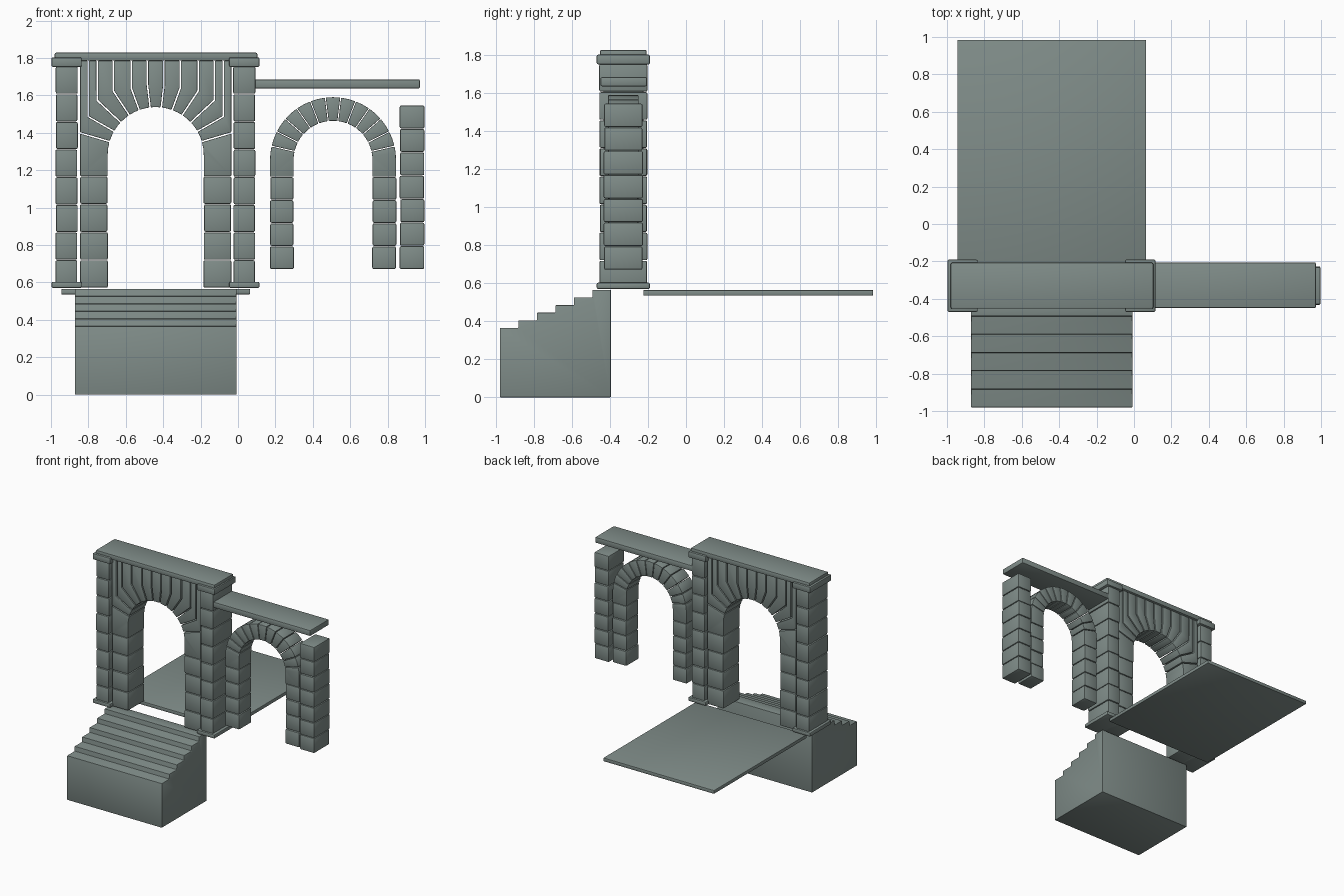
import bpy, bmesh, math, random

if "Cube" in bpy.data.objects:
    bpy.data.objects.remove(bpy.data.objects["Cube"])

random.seed(4)
R = math.radians
YC = -0.33          # depth centre of the whole wall

# Dark grey-green stone
stone = bpy.data.materials.new("stone")
stone.diffuse_color = (0.215, 0.265, 0.25, 1)
stone.use_nodes = True
stone.node_tree.nodes["Principled BSDF"].inputs["Base Color"].default_value = stone.diffuse_color


def finish(name, bm, bevel):
    """Round the hard edges, then turn the bmesh into an object."""
    bmesh.ops.recalc_face_normals(bm, faces=bm.faces)
    if bevel:
        hard = [e for e in bm.edges if e.calc_face_angle(0) > R(30)]
        bmesh.ops.bevel(bm, geom=hard, offset=bevel, segments=2,
                        profile=0.5, affect='EDGES', clamp_overlap=True)
    me = bpy.data.meshes.new(name)
    bm.to_mesh(me)
    bm.free()
    me.materials.append(stone)
    ob = bpy.data.objects.new(name, me)
    bpy.context.collection.objects.link(ob)
    return ob


def box(name, x0, x1, y0, y1, z0, z1, bevel=0.008):
    bm = bmesh.new()
    bmesh.ops.create_cube(bm, size=1)
    for v in bm.verts:
        v.co = ((x0 + x1) / 2 + v.co.x * (x1 - x0),
                (y0 + y1) / 2 + v.co.y * (y1 - y0),
                (z0 + z1) / 2 + v.co.z * (z1 - z0))
    return finish(name, bm, bevel)


def slab(name, pts, half_depth, bevel=0.003):
    """Extrude an x/z outline along y, centred on the wall."""
    bm = bmesh.new()
    f = bm.faces.new([bm.verts.new((x, YC - half_depth, z)) for x, z in pts])
    g = bmesh.ops.extrude_face_region(bm, geom=[f])
    for v in g['geom']:
        if isinstance(v, bmesh.types.BMVert):
            v.co.y += 2 * half_depth
    return finish(name, bm, bevel)


def stack(name, x0, x1, half_depth, z0, z1, n, gap=0.003):
    """Column of slightly uneven stone blocks."""
    h = (z1 - z0) / n
    for i in range(n):
        j = [random.uniform(-0.002, 0.002) for _ in range(3)]
        box(f"{name}_block_{i + 1}", x0 + j[0], x1 + j[1],
            YC - half_depth + j[2], YC + half_depth - j[2],
            z0 + i * h + gap / 2, z0 + (i + 1) * h - gap / 2)


def polar(r, a, shift=0.0):
    """Point at radius r and angle a, pushed sideways by shift."""
    return (r * math.cos(a) - shift * math.sin(a),
            r * math.sin(a) + shift * math.cos(a))


def place(pts, cx, cz, s=1):
    return [(cx + s * x, cz + z) for x, z in pts]


# Staircase: one solid stepped profile
steps = [(-0.98, 0.0)]
for i in range(6):
    y0 = -0.98 + i * 0.0975
    z = 0.365 + i * 0.04
    steps += [(y0, z), (y0 + 0.0975, z)]
steps.append((-0.395, 0.0))
bm = bmesh.new()
face = bm.faces.new([bm.verts.new((-0.872, y, z)) for y, z in steps])
ext = bmesh.ops.extrude_face_region(bm, geom=[face])
for v in ext['geom']:
    if isinstance(v, bmesh.types.BMVert):
        v.co.x = -0.008
finish("staircase", bm, 0.004)

# Landing behind the gate
box("landing", -0.945, 0.065, -0.225, 0.985, 0.535, 0.565, 0.006)

# Gate pillars with base and capital plates
for side, x0, x1 in (("left", -0.975, -0.858), ("right", -0.025, 0.092)):
    stack(f"{side}_pillar", x0, x1, 0.125, 0.572, 1.755, 8)
    m = (x0 + x1) / 2
    box(f"{side}_pillar_base", m - 0.081, m + 0.081, -0.47, -0.19, 0.57, 0.603)
    box(f"{side}_pillar_capital", m - 0.081, m + 0.081, -0.47, -0.19, 1.752, 1.803)

# Coping stones
box("gate_coping", -0.98, 0.103, -0.453, -0.207, 1.785, 1.828)
box("side_coping", 0.08, 0.973, -0.45, -0.205, 1.637, 1.685)

# Gate arch: hooked stones, radial inside and vertical outside
CX, CZ, RI, XO, TOP, G = -0.44, 1.28, 0.257, 0.404, 0.505, 0.004
start = R(16.4)
step = (math.pi - 2 * start) / 11
turn_x = [0.361, 0.313, 0.227, 0.131, 0.044]
GD = 0.105


def joint(i, shift):
    """Joint line i from the inner arc to the top, moved aside by shift."""
    a = start + i * step
    if i == 0:
        return [polar(RI, a, shift), (XO, XO * math.tan(a) + shift), (XO, TOP)]
    x = turn_x[i - 1]
    return [polar(RI, a, shift), (x - shift, x * math.tan(a) + shift * 0.5), (x - shift, TOP)]


for side, s in (("right", 1), ("left", -1)):
    x0, x1 = sorted((CX + s * RI, CX + s * XO))
    stack(f"gate_{side}_jamb", x0, x1, GD, 0.57, 1.168, 4)
    springer = [(RI, -0.111), (XO, -0.111), (XO, XO * math.tan(start) - G),
                polar(RI, start, -G), polar(RI, start / 2), (RI, 0)]
    slab(f"gate_{side}_springer", place(springer, CX, CZ, s), GD)
    for i in range(5):
        mid = polar(RI, start + (i + 0.5) * step)
        pts = joint(i, G) + joint(i + 1, -G)[::-1] + [mid]
        slab(f"gate_{side}_arch_stone_{i + 1}", place(pts, CX, CZ, s), GD)
half = joint(5, G)
key = half + [(-x, z) for x, z in half[::-1]] + [(0, RI)]
slab("gate_keystone", place(key, CX, CZ), GD)

# Side arch: plain wedges over block legs
CX, CZ, RI, RO, SD = 0.508, 1.253, 0.211, 0.337, 0.08
start = R(13)
step = (math.pi - 2 * start) / 11
for i in range(11):
    a, b = start + i * step, start + (i + 1) * step
    m = (a + b) / 2
    pts = [polar(RI, a, 0.0025), polar(RO, a, 0.0025), polar(RO, m),
           polar(RO, b, -0.0025), polar(RI, b, -0.0025), polar(RI, m)]
    slab(f"side_arch_stone_{i + 1}", place(pts, CX, CZ), SD)
for side, s in (("right", 1), ("left", -1)):
    x0, x1 = sorted((CX + s * RI, CX + s * RO))
    stack(f"side_arch_{side}_leg", x0, x1, SD, 0.67, 1.164, 4)
    springer = [(RI, -0.088), (RO, -0.088), (RO, 0), polar(RO, start / 2),
                polar(RO, start, -0.003), polar(RI, start, -0.003),
                polar(RI, start / 2), (RI, 0)]
    slab(f"side_arch_{side}_springer", place(springer, CX, CZ, s), SD)

# End pillar
stack("end_pillar", 0.866, 0.997, 0.102, 0.67, 1.547, 7)

# Smooth the rounded edges, keep the flats crisp
for ob in bpy.context.scene.objects:
    ob.select_set(True)
bpy.context.view_layer.objects.active = bpy.context.scene.objects[0]
bpy.ops.object.shade_smooth_by_angle(angle=R(40))
